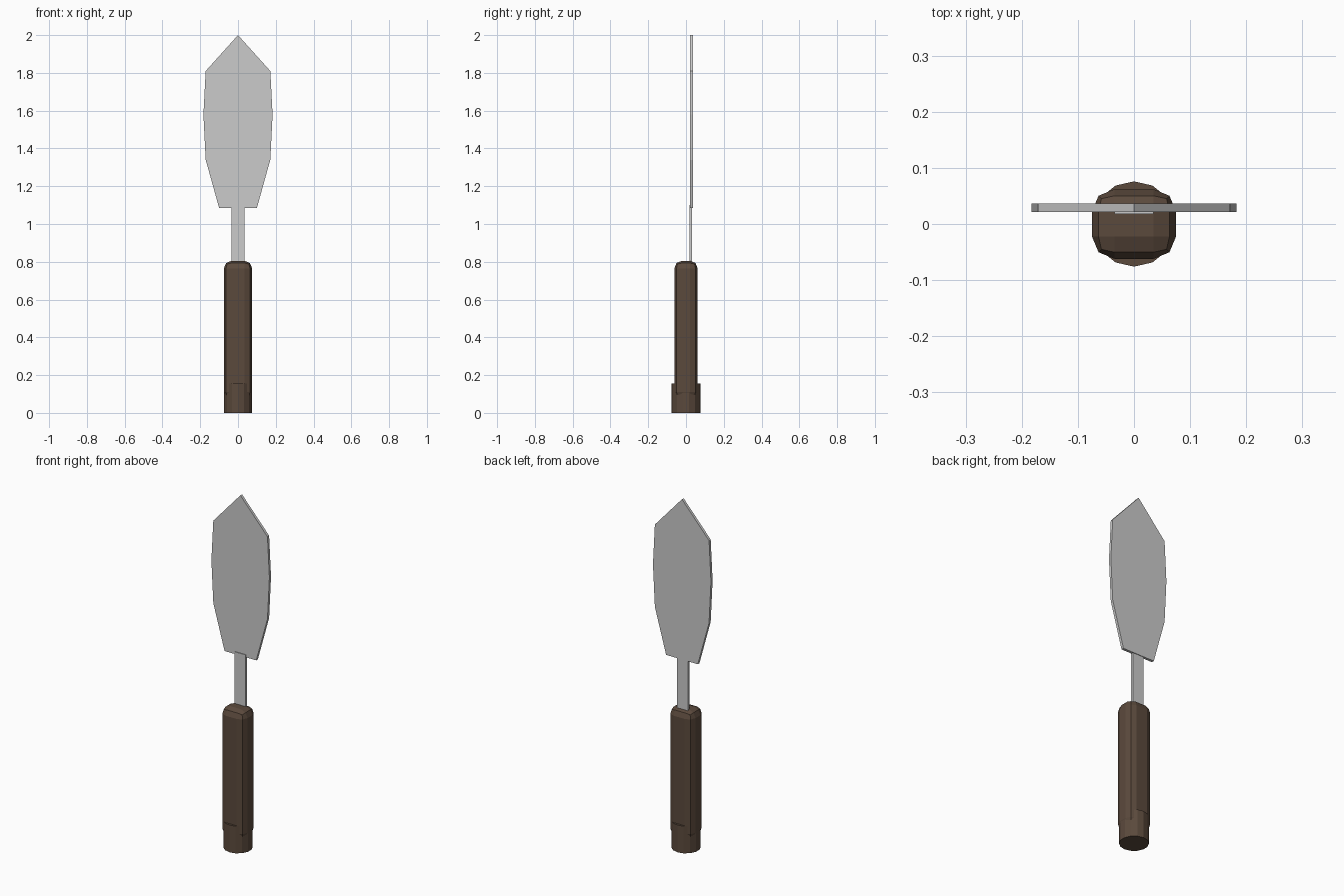
import bpy
import bmesh
from mathutils import Matrix

default = bpy.data.objects.get("Cube")
if default:
    bpy.data.objects.remove(default, do_unlink=True)


def material(name, colour):
    mat = bpy.data.materials.new(name)
    mat.use_nodes = True
    mat.diffuse_color = colour
    for node in mat.node_tree.nodes:
        if node.type == 'BSDF_PRINCIPLED':
            node.inputs["Base Color"].default_value = colour
    return mat


def finish(name, bm, mat=None):
    bmesh.ops.recalc_face_normals(bm, faces=bm.faces[:])
    mesh = bpy.data.meshes.new(name)
    bm.to_mesh(mesh)
    bm.free()
    obj = bpy.data.objects.new(name, mesh)
    bpy.context.collection.objects.link(obj)
    if mat:
        mesh.materials.append(mat)
    return obj


def box(name, low, high, mat=None):
    bm = bmesh.new()
    size = [h - l for l, h in zip(low, high)]
    centre = [(h + l) / 2 for l, h in zip(low, high)]
    bmesh.ops.create_cube(bm, size=1, matrix=Matrix.LocRotScale(centre, None, size))
    return finish(name, bm, mat)


wood = material("dark_wood", (0.105, 0.068, 0.046, 1))

# Rounded wooden grip
grip = box("handle_grip", (-0.075, -0.062, 0.07), (0.075, 0.062, 0.805), wood)
bevel = grip.modifiers.new("rounded_edges", 'BEVEL')
bevel.width = 0.04
bevel.segments = 2
bevel.limit_method = 'NONE'

# Fourteen-sided end cap
bm = bmesh.new()
bmesh.ops.create_cone(bm, cap_ends=True, segments=14, radius1=0.076, radius2=0.076,
                      depth=0.155, matrix=Matrix.Translation((0, 0, 0.0775)))
finish("handle_end_cap", bm, wood)

# Flat tang joining grip and blade
box("tang", (-0.035, 0.018, 0.74), (0.035, 0.033, 1.10))

# Leaf-shaped blade: mirrored outline, extruded to thickness
half = [(0.10, 1.085), (0.171, 1.34), (0.183, 1.58), (0.171, 1.81)]
outline = half + [(0, 2.0)] + [(-x, z) for x, z in reversed(half)]
bm = bmesh.new()
face = bm.faces.new([bm.verts.new((x, 0.0215, z)) for x, z in outline])
extruded = bmesh.ops.extrude_face_region(bm, geom=[face], use_keep_orig=True)
moved = [v for v in extruded["geom"] if isinstance(v, bmesh.types.BMVert)]
bmesh.ops.translate(bm, verts=moved, vec=(0, 0.015, 0))
finish("blade", bm)
